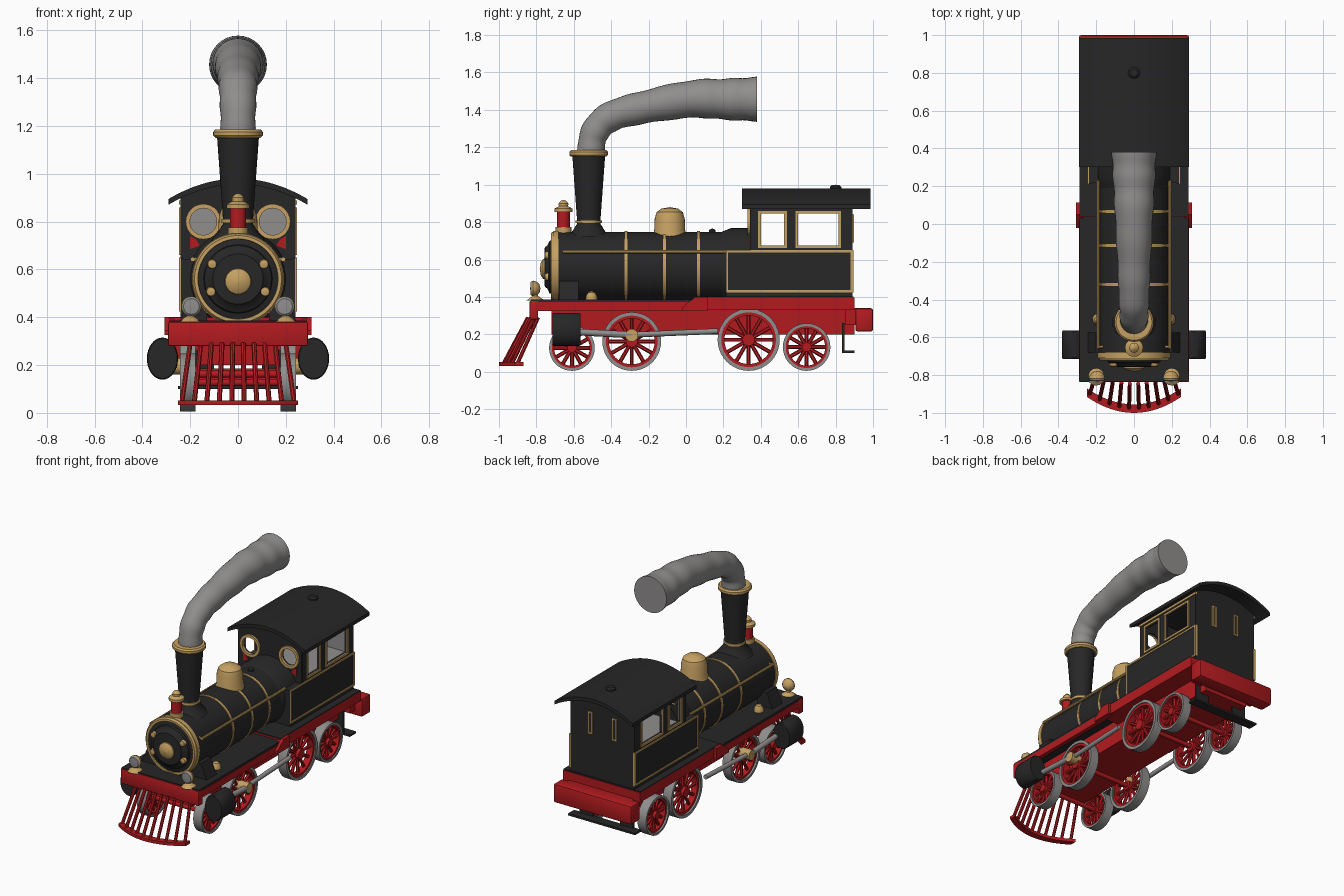
import bpy, bmesh, math
from mathutils import Vector, Matrix

if "Cube" in bpy.data.objects:
    bpy.data.objects.remove(bpy.data.objects["Cube"])

def material(name, rgb):
    m = bpy.data.materials.new(name)
    m.diffuse_color = (*rgb, 1)
    m.use_nodes = True
    m.node_tree.nodes["Principled BSDF"].inputs["Base Color"].default_value = m.diffuse_color
    return m

BLACK = material("black paint", (0.02, 0.02, 0.021))
RED = material("red paint", (0.45, 0.011, 0.014))
GOLD = material("brass", (0.56, 0.355, 0.122))
GREY = material("grey metal", (0.28, 0.272, 0.268))

# Matrices laying a flat drawing out along each axis
AXES = {'x': Matrix(((0, 0, 1), (1, 0, 0), (0, 1, 0))),
        'y': Matrix(((1, 0, 0), (0, 0, -1), (0, 1, 0))),
        'z': Matrix.Identity(3)}

def finish(name, bm, mat):
    bmesh.ops.remove_doubles(bm, verts=bm.verts, dist=1e-5)
    bmesh.ops.recalc_face_normals(bm, faces=bm.faces)
    for f in bm.faces:
        f.smooth = True
    for e in bm.edges:
        e.smooth = e.calc_face_angle(0) < 0.6
    me = bpy.data.meshes.new(name)
    bm.to_mesh(me)
    bm.free()
    me.materials.append(mat)
    ob = bpy.data.objects.new(name, me)
    bpy.context.collection.objects.link(ob)
    return ob

def box(name, x, y, z, mat, bevel=0.0):
    bm = bmesh.new()
    bmesh.ops.create_cube(bm, size=1)
    for v in bm.verts:
        v.co = [a[0] + (c + 0.5) * (a[1] - a[0]) for a, c in zip((x, y, z), v.co)]
    if bevel:
        bmesh.ops.bevel(bm, geom=bm.edges[:], offset=bevel, segments=2, affect='EDGES', profile=0.5)
    return finish(name, bm, mat)

def sides(name, x, y, z, mat, bevel=0.0):
    for s, n in ((1, "right_"), (-1, "left_")):
        box(n + name, sorted((s * x[0], s * x[1])), y, z, mat, bevel)

def skin(bm, rings, closed=False):
    n = len(rings[0])
    for a, b in zip(rings, rings[1:] + (rings[:1] if closed else [])):
        for i in range(n):
            bm.faces.new((a[i], a[(i + 1) % n], b[(i + 1) % n], b[i]))
    if not closed:
        bm.faces.new(rings[0])
        bm.faces.new(rings[-1])

def lathe(name, prof, loc, axis, mat, n=32, closed=False, stretch=(1, 1, 1)):
    """Spin (radius, height) points around an axis."""
    bm = bmesh.new()
    m = Matrix.Translation(loc) @ Matrix.Diagonal((*stretch, 1)) @ AXES[axis].to_4x4()
    turn = [2 * math.pi * i / n for i in range(n)]
    rings = [[bm.verts.new(m @ Vector((max(r, 5e-4) * math.cos(t), max(r, 5e-4) * math.sin(t), h))) for t in turn]
             for r, h in prof]
    skin(bm, rings, closed)
    return finish(name, bm, mat)

def rod(name, p, q, r, mat, n=8):
    p, q = Vector(p), Vector(q)
    bm = bmesh.new()
    m = Matrix.Translation((p + q) / 2) @ (q - p).to_track_quat('Z', 'Y').to_matrix().to_4x4()
    bmesh.ops.create_cone(bm, cap_ends=True, segments=n, radius1=r, radius2=r, depth=(q - p).length, matrix=m)
    return finish(name, bm, mat)

def plate(name, loops, depth, axis, pos, mat):
    """Extrude a drawing with holes (first loop outside, others cut out)."""
    cu = bpy.data.curves.new(name, 'CURVE')
    cu.dimensions, cu.fill_mode, cu.extrude = '2D', 'BOTH', depth / 2
    for pts in loops:
        sp = cu.splines.new('POLY')
        sp.points.add(len(pts) - 1)
        sp.use_cyclic_u = True
        for p, c in zip(sp.points, pts):
            p.co = (c[0], c[1], 0, 1)
    tmp = bpy.data.objects.new(name + "_drawing", cu)
    bpy.context.collection.objects.link(tmp)
    me = bpy.data.meshes.new_from_object(tmp.evaluated_get(bpy.context.evaluated_depsgraph_get()))
    bpy.data.objects.remove(tmp)
    bm = bmesh.new()
    bm.from_mesh(me)
    for v in bm.verts:
        v.co = AXES[axis] @ v.co + Vector(pos)
    return finish(name, bm, mat)

def rect(a, b, c, d):
    return [(a, c), (b, c), (b, d), (a, d)]

def circle(u, v, r, n=28):
    return [(u + r * math.cos(2 * math.pi * i / n), v + r * math.sin(2 * math.pi * i / n)) for i in range(n)]

# Boiler, firebox and brass bands
BZ = 0.56
lathe("boiler", [(0, -0.23), (0.188, -0.23), (0.188, 0.70), (0.165, 0.715), (0, 0.715)], (0, 0, BZ), 'y', BLACK, 48)
lathe("firebox", [(0, -0.36), (0.208, -0.36), (0.208, -0.24), (0.188, -0.19), (0, -0.19)], (0, 0, BZ), 'y', BLACK, 48)
for y, w in ((-0.695, 0.014), (-0.32, 0.008), (-0.115, 0.008), (0.067, 0.008)):
    lathe("boiler_band", [(0.18, -w), (0.193, -w), (0.193, w), (0.18, w)], (0, y, BZ), 'y', GOLD, 48, True)
lathe("front_ring", [(0.166, 0), (0.19, 0), (0.182, 0.014), (0.168, 0.014)], (0, -0.708, BZ), 'y', GOLD, 48, True)

# Smokebox door with hub and bolts
lathe("smokebox_door", [(0, 0), (0.145, 0), (0.14, 0.02), (0.115, 0.032), (0.105, 0.045), (0, 0.05)], (0, -0.71, BZ), 'y', BLACK, 40)
lathe("door_hub", [(0, 0), (0.056, 0), (0.053, 0.012), (0.035, 0.024), (0, 0.03)], (0, -0.752, 0.55), 'y', GOLD, 28)
for deg in (30, 150, 205, 335):
    a = math.radians(deg)
    lathe("door_bolt", [(0, 0), (0.021, 0), (0.018, 0.018), (0, 0.022)],
          (0.125 * math.cos(a), -0.735, BZ + 0.125 * math.sin(a)), 'y', GOLD, 12)

# Chimney and smoke
lathe("chimney", [(0, 0.72), (0.115, 0.72), (0.085, 0.755), (0.063, 0.79), (0.064, 0.83), (0.088, 1.16), (0, 1.16)], (0, -0.52, 0), 'z', BLACK, 36)
lathe("chimney_rim", [(0.06, 1.15), (0.094, 1.15), (0.104, 1.16), (0.104, 1.175), (0.095, 1.185), (0.06, 1.185)], (0, -0.52, 0), 'z', GOLD, 36, True)
lathe("chimney_collar", [(0.05, 0.795), (0.07, 0.795), (0.07, 0.81), (0.05, 0.81)], (0, -0.52, 0), 'z', GOLD, 36, True)
path = [Vector(p) for p in ((-0.52, 1.02, 0.07), (-0.51, 1.16, 0.072), (-0.488, 1.28, 0.075), (-0.40, 1.365, 0.08),
                            (-0.22, 1.415, 0.087), (0.03, 1.458, 0.1), (0.22, 1.457, 0.11), (0.38, 1.457, 0.118), (0.55, 1.457, 0.12))]
pts = []
for i in range(1, len(path) - 2):
    a, b, c, d = path[i - 1:i + 3]
    for k in range(8):
        t = k / 8
        pts.append(0.5 * (2 * b + (c - a) * t + (2 * a - 5 * b + 4 * c - d) * t * t + (3 * b - a - 3 * c + d) * t ** 3))
pts.append(path[-2])
bm = bmesh.new()
rings = []
for i, p in enumerate(pts):
    q = pts[min(i + 1, len(pts) - 1)] - pts[max(i - 1, 0)]
    nrm = Vector((-q.y, q.x)).normalized()
    r = p.z * (1 + 0.025 * math.sin(i * 0.95))
    rings.append([bm.verts.new((r * math.cos(t), p.x + nrm.x * r * math.sin(t), p.y + nrm.y * r * math.sin(t)))
                  for t in (2 * math.pi * k / 32 for k in range(32))])
skin(bm, rings)
finish("smoke", bm, GREY)

# Steam dome, whistle and top lantern
lathe("steam_dome", [(0, 0.72), (0.092, 0.72), (0.083, 0.755), (0.08, 0.82), (0.07, 0.853), (0.045, 0.872), (0, 0.88)], (0, -0.087, 0), 'z', GOLD)
lathe("whistle", [(0, 0.73), (0.02, 0.73), (0.018, 0.758), (0, 0.766)], (0, 0.14, 0), 'z', BLACK, 14)
lathe("lantern_base", [(0, 0.73), (0.042, 0.73), (0.042, 0.775), (0, 0.775)], (0, -0.655, 0), 'z', GOLD, 20)
lathe("lantern_body", [(0, 0.77), (0.034, 0.77), (0.034, 0.86), (0, 0.86)], (0, -0.655, 0), 'z', RED, 20)
lathe("lantern_cap", [(0, 0.855), (0.048, 0.855), (0.048, 0.872), (0.025, 0.885), (0.026, 0.9), (0.012, 0.915), (0, 0.918)], (0, -0.655, 0), 'z', GOLD, 20)

# Chassis: inner frame, decks, skirts and beams
box("inner_frame", (-0.165, 0.165), (-0.72, 0.9), (0.2, 0.37), RED)
box("front_deck", (-0.288, 0.288), (-0.83, 0.06), (0.366, 0.386), BLACK)
box("rear_deck", (-0.288, 0.288), (0.04, 0.9), (0.33, 0.396), RED)
box("rear_deck_top", (-0.288, 0.288), (0.042, 0.895), (0.395, 0.402), BLACK)
box("rear_platform", (-0.24, 0.24), (0.85, 0.95), (0.25, 0.34), RED)
sides("front_skirt", (0.262, 0.29), (-0.83, 0.05), (0.325, 0.372), RED)
for s in (1, -1):
    plate("skirt_slope", [[(-0.02, 0.325), (-0.02, 0.345), (0.05, 0.4), (0.115, 0.4), (0.115, 0.325)]], 0.04, 'x', (s * 0.288, 0, 0), RED)
box("front_beam", (-0.292, 0.292), (-0.836, -0.79), (0.28, 0.38), RED, 0.006)
box("rear_beam", (-0.292, 0.292), (0.905, 1.0), (0.215, 0.34), RED, 0.012)
box("rear_step", (-0.25, 0.25), (0.835, 0.9), (0.1, 0.113), BLACK)
sides("step_hanger", (0.1, 0.2), (0.835, 0.848), (0.11, 0.26), BLACK)

# Cowcatcher
arc = lambda x, y0: y0 + 0.085 * (x / 0.25) ** 2
xs = [-0.25 + 0.5 * i / 16 for i in range(17)]
plate("cowcatcher_foot", [[(x, arc(x, -1.0)) for x in xs] + [(x, arc(x, -0.955)) for x in xs[::-1]]], 0.02, 'z', (0, 0, 0.042), RED)
for i in range(10):
    f = -1 + 2 * i / 9
    rod("cowcatcher_bar", (0.2 * f, arc(0.2 * f, -0.845), 0.29), (0.235 * f, arc(0.235 * f, -0.977), 0.042), 0.0105, RED)

# Wheels with tyre, rim, spokes and hub
for y, r in ((-0.61, 0.122), (-0.29, 0.157), (0.335, 0.166), (0.645, 0.127)):
    zc = r + 0.005
    rod("axle", (-0.2, y, zc), (0.2, y, zc), 0.015, RED, 12)
    for s in (1, -1):
        c = (s * 0.21, y, zc)
        lathe("tyre", [(r * 0.88, -0.032), (r, -0.032), (r, 0.032), (r * 0.88, 0.032)], c, 'x', GREY, 40, True)
        lathe("wheel_rim", [(r * 0.78, -0.02), (r * 0.89, -0.02), (r * 0.89, 0.025), (r * 0.78, 0.025)], c, 'x', RED, 40, True)
        lathe("hub", [(0, -0.03), (r * 0.2, -0.03), (r * 0.2, 0.03), (0, 0.03)], c, 'x', RED, 20)
        for k in range(12):
            a = math.pi * k / 6
            d = Vector((0, math.cos(a), math.sin(a)))
            rod("spoke", Vector(c) + d * r * 0.15, Vector(c) + d * r * 0.82, 0.0105, RED, 6)

# Cylinders, rods, lamps and deck fittings on both sides
for s in (1, -1):
    lathe("cylinder", [(0, 0.565), (0.083, 0.565), (0.088, 0.572), (0.088, 0.708), (0.083, 0.715), (0, 0.715)],
          (s * 0.316, 0, 0.227), 'y', BLACK, 32, stretch=(0.74, 1, 1))
    rod("piston_rod", (s * 0.272, -0.57, 0.212), (s * 0.272, -0.29, 0.197), 0.018, GREY, 12)
    rod("drive_rod", (s * 0.264, -0.3, 0.197), (s * 0.264, 0.17, 0.217), 0.015, GREY, 12)
    rod("crank_pin", (s * 0.2, -0.29, 0.195), (s * 0.289, -0.29, 0.195), 0.034, GOLD, 20)
    plate("cylinder_bracket", [[(s * 0.13, 0.38), (s * 0.245, 0.38), (s * 0.2, 0.485), (s * 0.13, 0.485)]], 0.105, 'y', (0, -0.627, 0), BLACK)
    lathe("lamp_foot", [(0, 0.38), (0.05, 0.38), (0.015, 0.405), (0.012, 0.44), (0, 0.44)], (s * 0.2, -0.805, 0), 'z', GOLD, 16)
    lathe("lamp", [(0, -0.027), (0.022, -0.022), (0.038, -0.005), (0.042, 0.012), (0.038, 0.02), (0, 0.02)], (s * 0.195, -0.805, 0.445), 'y', GOLD, 20)
    lathe("lamp_lens", [(0, 0), (0.04, 0), (0.033, 0.006), (0, 0.008)], (s * 0.195, -0.825, 0.445), 'y', GREY, 20)
    lathe("oil_cup", [(0, 0.38), (0.032, 0.38), (0.03, 0.405), (0.018, 0.425), (0, 0.432)], (s * 0.19, -0.505, 0), 'z', GOLD, 16)
    rod("handrail", (s * 0.19, -0.66, 0.642), (s * 0.19, 0.23, 0.642), 0.01, GOLD, 10)
    for y in (-0.65, -0.32, -0.115, 0.067):
        rod("rail_bracket", (s * 0.165, y, 0.642), (s * 0.192, y, 0.642), 0.008, GOLD)

# Cab walls with open windows, grey lining inside
windows = [rect(0.4, 0.525, 0.675, 0.845), rect(0.6, 0.815, 0.675, 0.845)]
wall = [(0.215, 0.4), (0.89, 0.4), (0.89, 0.9), (0.345, 0.9), (0.345, 0.645), (0.215, 0.645)]
roof_z = lambda x: 0.98 - 0.085 * (x / 0.29) ** 2
gx = [0.235 - 0.47 * i / 12 for i in range(13)]
gable = lambda z: [(-0.235, z), (0.235, z)] + [(x, roof_z(x) - 0.015) for x in gx]
for s in (1, -1):
    plate("cab_side", [wall] + windows, 0.014, 'x', (s * 0.233, 0, 0), BLACK)
    plate("side_lining", [rect(0.36, 0.87, 0.645, 0.89)] + windows, 0.004, 'x', (s * 0.224, 0, 0), GREY)
    for w in windows:
        (a, c), (b, d) = w[0], w[2]
        plate("window_frame", [rect(a - 0.014, b + 0.014, c - 0.014, d + 0.014), w], 0.008, 'x', (s * 0.243, 0, 0), GOLD)
    plate("cab_panel_trim", [rect(0.213, 0.895, 0.425, 0.65), rect(0.224, 0.88, 0.436, 0.638)], 0.008, 'x', (s * 0.243, 0, 0), GOLD)
    box("eave_trim", sorted((s * 0.235, s * 0.247)), (0.345, 0.895), (0.872, 0.888), GOLD)
    box("rear_corner_trim", sorted((s * 0.23, s * 0.245)), (0.885, 0.895), (0.426, 0.649), GOLD)
    plate("porthole_rim", [circle(s * 0.145, 0.8, 0.074), circle(s * 0.145, 0.8, 0.056)], 0.016, 'y', (0, 0.338, 0), GOLD)
    plate("front_red_panel", [[(s * 0.16, 0.7), (s * 0.2, 0.685), (s * 0.2, 0.74), (s * 0.175, 0.725)]], 0.006, 'y', (0, 0.341, 0), RED)
    plate("rear_slot_frame", [rect(s * 0.09 - 0.018, s * 0.09 + 0.018, 0.69, 0.84), rect(s * 0.09 - 0.007, s * 0.09 + 0.007, 0.7, 0.83)],
          0.008, 'y', (0, 0.893, 0), GOLD)
plate("cab_front", [gable(0.64), circle(-0.145, 0.8, 0.056), circle(0.145, 0.8, 0.056)], 0.014, 'y', (0, 0.35, 0), BLACK)
plate("cab_back", [gable(0.4)], 0.014, 'y', (0, 0.883, 0), BLACK)
plate("rear_lining", [rect(-0.222, 0.222, 0.645, 0.89)], 0.004, 'y', (0, 0.873, 0), GREY)
box("cab_base", (-0.232, 0.232), (0.217, 0.88), (0.4, 0.643), BLACK)
box("cab_floor", (-0.222, 0.222), (0.36, 0.872), (0.64, 0.645), GREY)

# Curved roof with vent knob
rx = [-0.29 + 0.58 * i / 24 for i in range(25)]
plate("roof", [[(x, roof_z(x)) for x in rx] + [(x, roof_z(x) - 0.024) for x in rx[::-1]]], 0.685, 'y', (0, 0.643, 0), BLACK)
lathe("roof_vent", [(0, 0.965), (0.031, 0.965), (0.031, 0.988), (0.02, 0.998), (0, 1.0)], (0, 0.8, 0), 'z', BLACK, 20)
